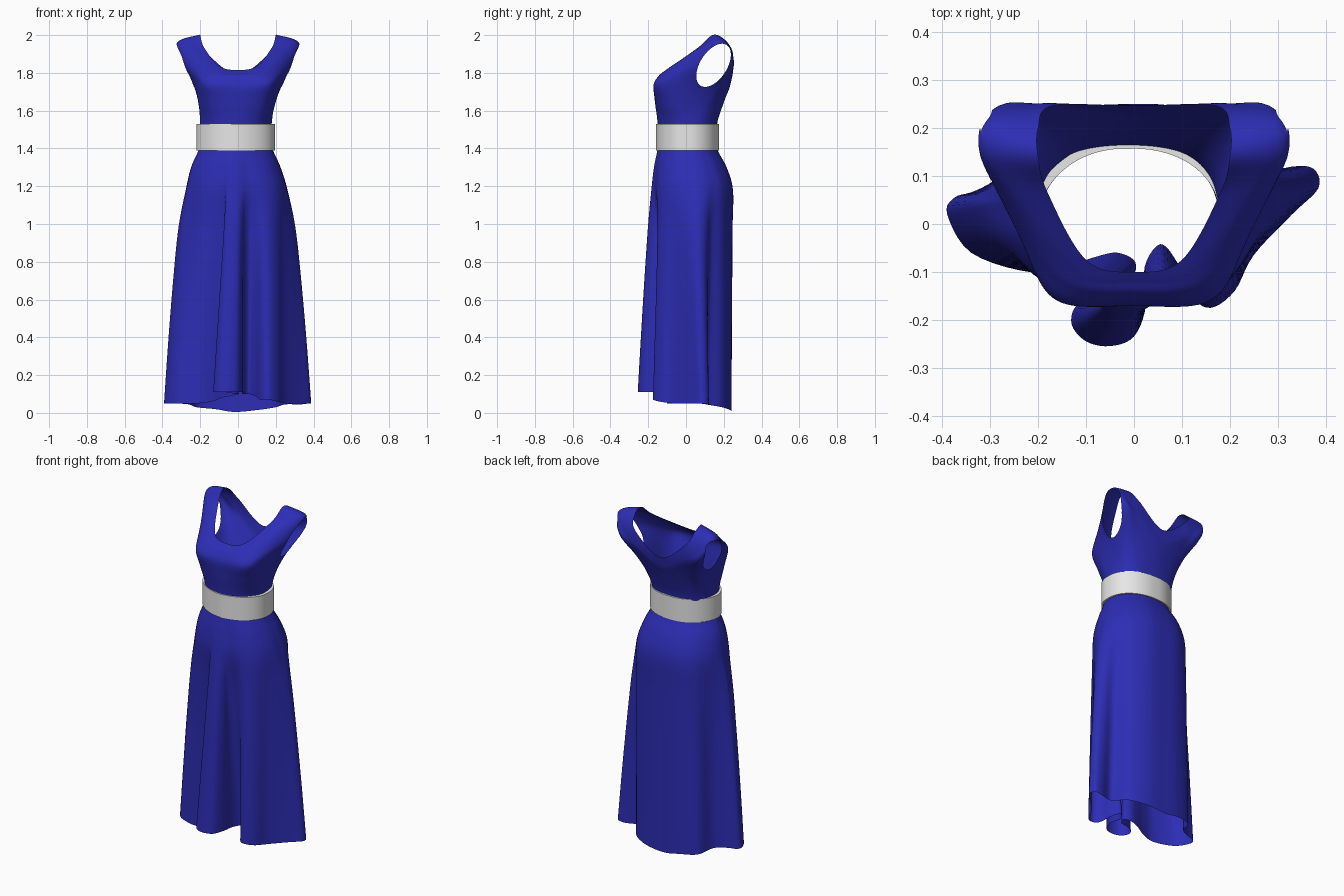
import bpy, bmesh, math
from mathutils import Vector

if "Cube" in bpy.data.objects:
    bpy.data.objects.remove(bpy.data.objects["Cube"])

def material(name, rgb):
    m = bpy.data.materials.new(name)
    m.diffuse_color = (*rgb, 1)
    m.use_nodes = True
    m.node_tree.nodes["Principled BSDF"].inputs["Base Color"].default_value = m.diffuse_color
    return m

BLUE = material("royal blue cloth", (0.026, 0.026, 0.46))
WHITE = material("off white belt", (0.8, 0.8, 0.8))

def spline(pts, steps, closed):
    """Catmull-Rom curve through the points."""
    pts = [Vector(p) for p in pts]
    n, out = len(pts), []
    get = lambda i: pts[i % n] if closed else pts[max(0, min(n - 1, i))]
    for i in range(n if closed else n - 1):
        a, b, c, d = (get(i + k) for k in (-1, 0, 1, 2))
        for s in range(steps):
            t = s / steps
            out.append(0.5 * (2 * b + (c - a) * t + (2 * a - 5 * b + 4 * c - d) * t * t
                              + (3 * b - a - 3 * c + d) * t ** 3))
    return out if closed else out + [pts[-1]]

def loft(rings):
    """Open tube through rings of equal length."""
    bm = bmesh.new()
    rows = [[bm.verts.new(p) for p in r] for r in rings]
    n = len(rows[0])
    for lo, hi in zip(rows, rows[1:]):
        for i in range(n):
            j = (i + 1) % n
            bm.faces.new((lo[i], lo[j], hi[j], hi[i]))
    return bm

def finish(bm, name, mat):
    me = bpy.data.meshes.new(name)
    bm.to_mesh(me)
    bm.free()
    ob = bpy.data.objects.new(name, me)
    bpy.context.collection.objects.link(ob)
    me.materials.append(mat)
    bpy.ops.object.select_all(action='DESELECT')
    ob.select_set(True)
    bpy.context.view_layer.objects.active = ob
    bpy.ops.object.shade_smooth_by_angle(angle=math.radians(50))
    return ob

def oval_ring(deg, cx, cy, rx, ry, z, boxy=0, lean=0):
    """Point on an ellipse; boxy fills the corners, lean moves them to the back right."""
    a = math.radians(deg)          # 0 = front, 90 = right side
    corner = abs(math.sin(2 * a))
    k = 1 + corner * (boxy - lean * math.cos(a + math.pi / 4))
    return Vector((cx + k * rx * math.sin(a), cy - k * ry * math.cos(a), z))

# Bodice: vertical seams from centre front round to centre back, waist to neck edge
seams = [
    [(0, -.15, 1.41), (0, -.15, 1.53), (0, -.165, 1.65), (0, -.17, 1.73),
     (0, -.145, 1.78), (0, -.12, 1.8), (0, -.1, 1.815)],
    [(.11, -.12, 1.41), (.11, -.122, 1.53), (.135, -.145, 1.65), (.16, -.16, 1.74),
     (.15, -.125, 1.795), (.125, -.1, 1.82), (.1, -.075, 1.836)],
    [(.175, -.05, 1.41), (.175, -.05, 1.53), (.193, -.06, 1.63), (.222, -.05, 1.75),
     (.255, .01, 1.84), (.25, .06, 1.92), (.18, .065, 1.935)],
    [(.19, .02, 1.41), (.19, .02, 1.53), (.2, .05, 1.63), (.235, .1, 1.735),
     (.303, .13, 1.85), (.316, .15, 1.96), (.2, .14, 2.0)],
    [(.17, .09, 1.41), (.17, .1, 1.53), (.183, .13, 1.63), (.215, .19, 1.74),
     (.275, .242, 1.85), (.303, .222, 1.945), (.2, .2, 1.98)],
    [(.11, .14, 1.41), (.11, .15, 1.53), (.13, .175, 1.63), (.15, .215, 1.73),
     (.18, .247, 1.81), (.195, .252, 1.86), (.17, .247, 1.91)],
    [(0, .16, 1.41), (0, .165, 1.53), (0, .185, 1.6), (0, .21, 1.67),
     (0, .23, 1.72), (0, .24, 1.76), (0, .247, 1.79)],
]
left = [[(-x, y, z) for x, y, z in s] for s in seams[-2:0:-1]]
columns = [spline(s, 8, False) for s in seams + left]
rings = [spline(level, 12, True) for level in zip(*columns)]
for r in rings:                    # waist sits slightly to the left
    for p in r:
        p.x -= .012 * max(0, min(1, (1.75 - p.z) / .22))
bm = loft(rings)

# Armholes: tilted ovals cut through both sides, rims pulled onto the oval
CY, CZ = .146, 1.84

def oval(p):
    dy, dz = p.y - CY, p.z - CZ
    return math.hypot((dy * .54 + dz * .84) / .128, (dy * .84 - dz * .54) / .071)

cut = {f for f in bm.faces
       if abs(f.calc_center_median().x) > .19 and oval(f.calc_center_median()) < 1}
rim = {v for f in cut for v in f.verts if any(g not in cut for g in v.link_faces)}
bmesh.ops.delete(bm, geom=list(cut), context='FACES')
rim = [v for v in rim if v.is_valid]
for v in rim:
    k = 1 / oval(v.co)
    v.co.y = CY + (v.co.y - CY) * k
    v.co.z = CZ + (v.co.z - CZ) * k
for _ in range(6):                 # even out the rim sideways
    xs = []
    for v in rim:
        near = [e.other_vert(v).co.x for e in v.link_edges if e.is_boundary]
        xs.append(.5 * v.co.x + .5 * sum(near) / len(near))
    for v, x in zip(rim, xs):
        v.co.x = x
finish(bm, "bodice", BLUE)

# Skirt: hem outline with its folds (x, y, z) and the waist angle each point hangs from
hem = [
    (-.39, .02, .05, -90), (-.34, -.06, .05, -74), (-.22, -.1, .05, -53),
    (-.14, -.088, .06, -39), (-.085, -.07, .08, -30), (-.035, -.06, .09, -23),
    (.003, -.08, .1, -18), (-.01, -.12, .1, -15), (-.07, -.145, .11, -13),
    (-.12, -.17, .11, -11), (-.13, -.21, .11, -9), (-.1, -.245, .11, -6),
    (-.05, -.255, .11, -2), (0, -.235, .11, 3), (.025, -.17, .11, 7), (.022, -.09, .1, 11),
    (.055, -.042, .1, 16), (.09, -.08, .09, 23), (.12, -.15, .07, 32),
    (.16, -.175, .07, 42), (.21, -.14, .06, 52), (.25, -.065, .05, 64),
    (.33, .02, .05, 78), (.385, .075, .05, 90), (.375, .115, .05, 98),
    (.33, .12, .045, 108), (.25, .105, .045, 120), (.2, .19, .03, 135),
    (.1, .235, .015, 158), (-.02, .24, .005, 180), (-.12, .235, .02, 202),
    (-.22, .2, .03, 222), (-.26, .11, .045, 240), (-.33, .07, .05, 255),
    (-.375, .055, .05, 264),
]
folds = []
for x, y, z, a in hem:
    path = [oval_ring(a, -.012, .008, .188, .153, 1.45, 0, .04),
            oval_ring(a, -.012, .008, .197, .16, 1.39, 0, .04)]
    hip = oval_ring(a, -.008, .036, .258, .213, 1.18, .045, .02)
    upper = oval_ring(a, -.012, .024, .23, .19, 1.3, .03, .02)
    path.append(upper.lerp(Vector((x, y, 1.3)), .04))
    path.append(hip.lerp(Vector((x, y, 1.18)), .08))
    base = path[-1]
    flare = .63 if abs(x) > .21 else .8 if abs(x) > .135 else .95
    for t in (.17, .4, .7, 1):     # sides flare early, front and back fall straight
        path.append(Vector((base.x + (x - base.x) * t ** flare,
                            base.y + (y - base.y) * t ** .82,
                            base.z + (z - base.z) * t)))
    folds.append(spline(path, 6, False))
finish(loft([spline(level, 5, True) for level in zip(*folds)]), "skirt", BLUE)

# Belt: thick band round the waist
def band(inset, z):
    return [oval_ring(i * 5, -.012, .008, .208 - inset, .167 - inset, z, 0, .04)
            for i in range(72)]

finish(loft([band(0, 1.39), band(0, 1.53), band(.018, 1.53),
             band(.018, 1.39), band(0, 1.39)]), "belt", WHITE)
